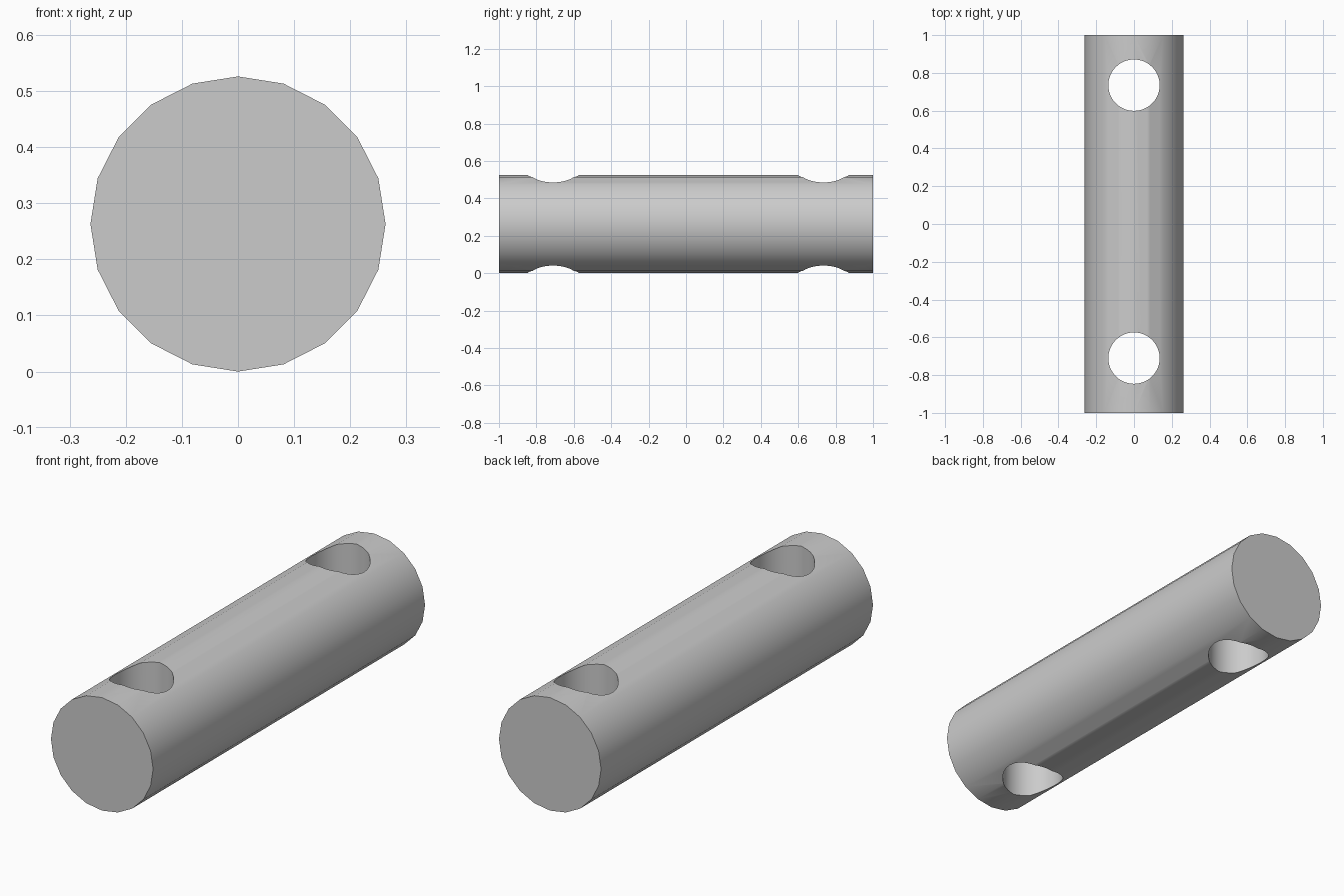
import bpy
import math

if "Cube" in bpy.data.objects:
    bpy.data.objects.remove(bpy.data.objects["Cube"])

RADIUS = 0.263
HOLE_RADIUS = 0.136


def cylinder(name, sides, radius, depth, location, rotation=(0, 0, 0)):
    bpy.ops.mesh.primitive_cylinder_add(vertices=sides, radius=radius, depth=depth,
                                        location=location, rotation=rotation)
    obj = bpy.context.object
    obj.name = name
    return obj


# Twenty-sided pin lying along y
pin = cylinder("drilled_pin", 20, RADIUS, 2.0, (0, 0, RADIUS), (math.pi / 2, 0, 0))

# Two vertical through holes near the ends
for label, y in (("front", -0.71), ("back", 0.735)):
    cutter = cylinder(label + "_hole_cutter", 48, HOLE_RADIUS, 1.0, (0, y, RADIUS))
    cutter.hide_render = True
    cut = pin.modifiers.new(label + "_hole", 'BOOLEAN')
    cut.operation = 'DIFFERENCE'
    cut.solver = 'EXACT'
    cut.object = cutter
    bpy.ops.object.select_all(action='DESELECT')
    pin.select_set(True)
    bpy.context.view_layer.objects.active = pin
    bpy.ops.object.modifier_apply(modifier=cut.name)
    bpy.data.objects.remove(cutter, do_unlink=True)

# Smooth round sides, crisp end caps and hole rims
bpy.ops.object.shade_smooth_by_angle(angle=math.radians(30))
